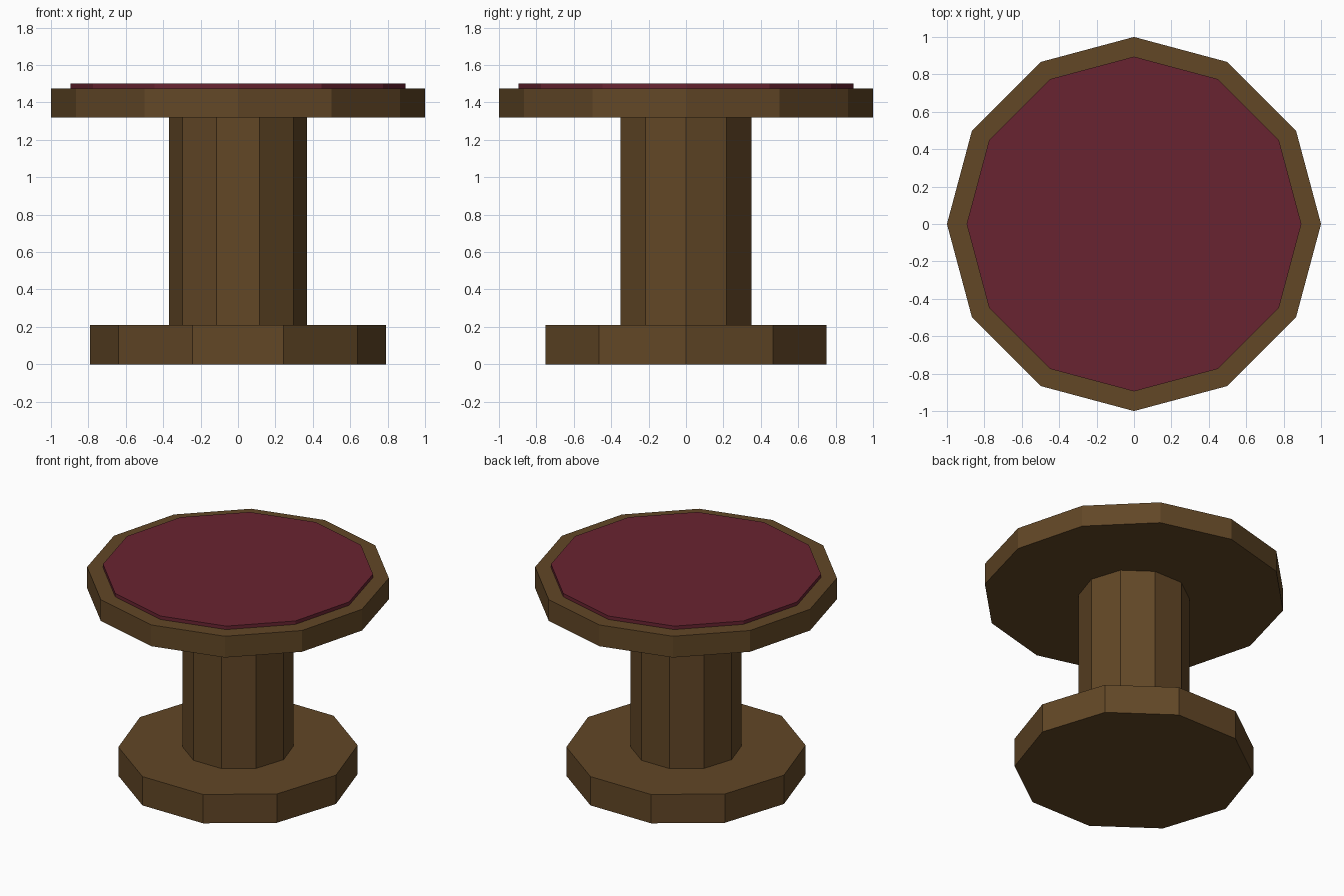
import bpy
import bmesh
from math import cos, sin, tau

cube = bpy.data.objects.get("Cube")
if cube:
    bpy.data.objects.remove(cube, do_unlink=True)


def make_material(name, rgb):
    mat = bpy.data.materials.new(name)
    mat.use_nodes = True
    color = (*rgb, 1)
    mat.diffuse_color = color
    bsdf = next(n for n in mat.node_tree.nodes if n.type == 'BSDF_PRINCIPLED')
    bsdf.inputs["Base Color"].default_value = color
    return mat


def prism(name, sides, radius, bottom, top, mat):
    """Flat-shaded upright prism with one corner on the +x axis."""
    bm = bmesh.new()
    ring = [bm.verts.new((radius * cos(tau * i / sides),
                          radius * sin(tau * i / sides), bottom))
            for i in range(sides)]
    base = bm.faces.new(ring)
    extruded = bmesh.ops.extrude_face_region(bm, geom=[base], use_keep_orig=True)
    upper = [v for v in extruded["geom"] if isinstance(v, bmesh.types.BMVert)]
    bmesh.ops.translate(bm, verts=upper, vec=(0, 0, top - bottom))
    bmesh.ops.recalc_face_normals(bm, faces=bm.faces)
    mesh = bpy.data.meshes.new(name)
    bm.to_mesh(mesh)
    bm.free()
    mesh.materials.append(mat)
    obj = bpy.data.objects.new(name, mesh)
    bpy.context.collection.objects.link(obj)
    return obj


wood = make_material("brown wood", (0.122, 0.063, 0.0194))
fabric = make_material("dark red fabric", (0.141, 0.0176, 0.0307))

# Ten-sided foot and column
prism("base", 10, 0.79, 0, 0.21, wood)
prism("column", 10, 0.368, 0.21, 1.32, wood)

# Twelve-sided top with a thin raised pad
prism("seat", 12, 1.0, 1.32, 1.475, wood)
prism("seat_pad", 12, 0.895, 1.475, 1.5, fabric)
